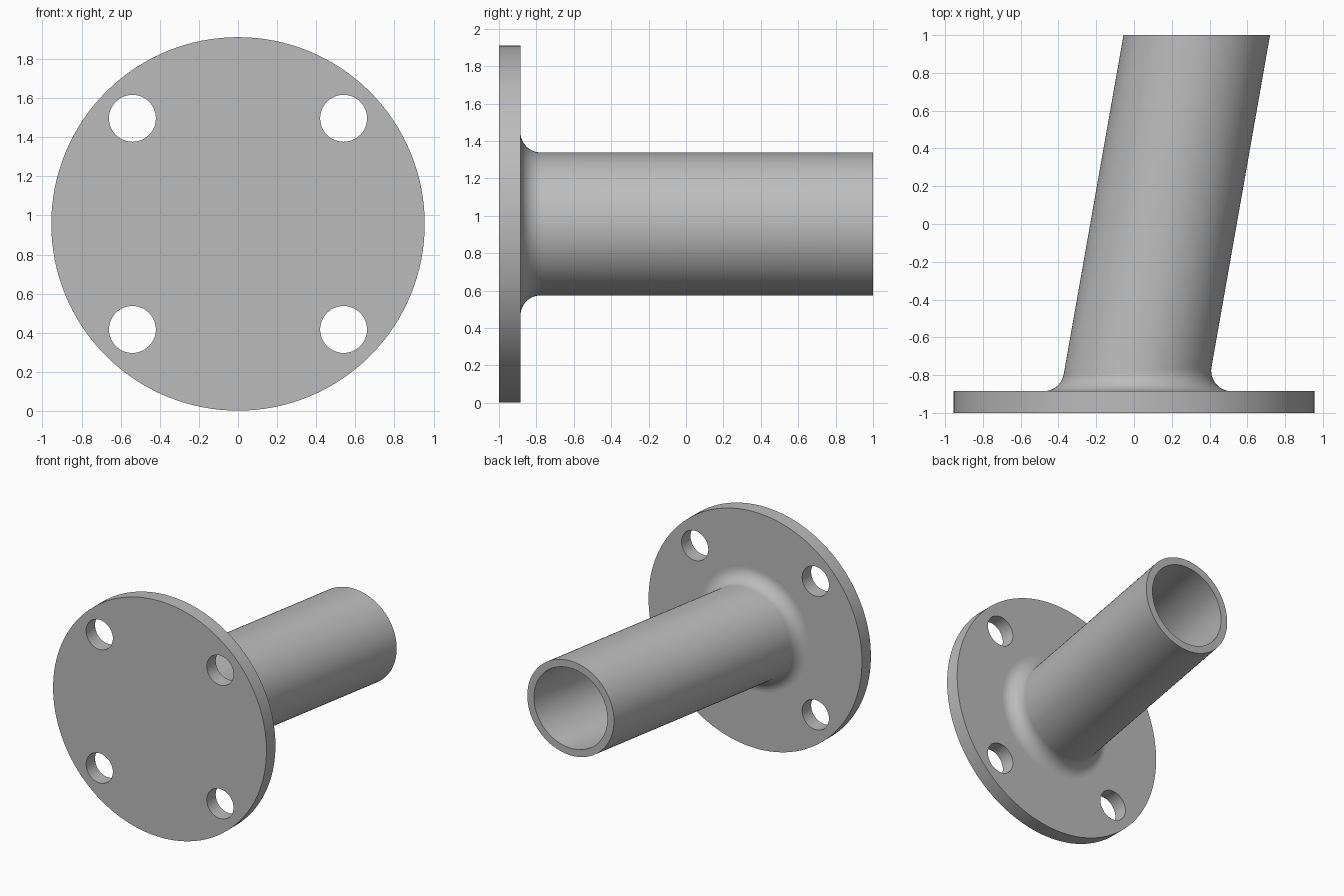
import bpy, bmesh
from math import sin, cos, tau, radians
from mathutils import Vector

cube = bpy.data.objects.get("Cube")
if cube:
    bpy.data.objects.remove(cube)

SIDES = 128
PLATE_R, CENTRE_Z = 0.955, 0.957
FRONT, BACK, END = -1.0, -0.885, 1.0
HOLE_R, HOLE_AT = 0.12, 0.54
PIPE_R, BORE_R, FILLET_R = 0.382, 0.324, 0.108
TILT = radians(10)

grey = bpy.data.materials.new("plain grey")
grey.use_nodes = True
colour = (0.5, 0.5, 0.5, 1)
grey.diffuse_color = colour
grey.node_tree.nodes["Principled BSDF"].inputs["Base Color"].default_value = colour


def finish(bm, name):
    bmesh.ops.recalc_face_normals(bm, faces=bm.faces)
    mesh = bpy.data.meshes.new(name)
    bm.to_mesh(mesh)
    bm.free()
    mesh.materials.append(grey)
    ob = bpy.data.objects.new(name, mesh)
    bpy.context.collection.objects.link(ob)
    bpy.ops.object.select_all(action='DESELECT')
    ob.select_set(True)
    bpy.context.view_layer.objects.active = ob
    bpy.ops.object.shade_smooth_by_angle(angle=radians(30))
    return ob


# Round flange: a disc outline with four bolt holes, filled and extruded
bm = bmesh.new()
outlines = [(0, 0, PLATE_R, SIDES)]
outlines += [(sx * HOLE_AT, sz * HOLE_AT, HOLE_R, 48) for sx in (-1, 1) for sz in (-1, 1)]
for cx, cz, r, n in outlines:
    ring = [bm.verts.new((cx + r * cos(tau * i / n), FRONT, CENTRE_Z + cz + r * sin(tau * i / n)))
            for i in range(n)]
    for i in range(n):
        bm.edges.new((ring[i - 1], ring[i]))
bmesh.ops.triangle_fill(bm, edges=bm.edges[:], use_beauty=True, normal=(0, -1, 0))
extruded = bmesh.ops.extrude_face_region(bm, geom=bm.faces[:], use_keep_orig=True)
moved = [g for g in extruded["geom"] if isinstance(g, bmesh.types.BMVert)]
bmesh.ops.translate(bm, verts=moved, vec=(0, BACK - FRONT, 0))
finish(bm, "flange")

# Tilted pipe: rings of points around a leaning axis, with a rolled fillet at its foot
root = Vector((0, BACK, CENTRE_Z))
axis = Vector((sin(TILT), cos(TILT), 0))
across = Vector((cos(TILT), -sin(TILT), 0))
back_dir = Vector((0, 1, 0))


def on_cylinder(angle, radius, height):
    """Point on a cylinder round the axis, at a set distance behind the flange."""
    along = (height + radius * cos(angle) * sin(TILT)) / cos(TILT)
    return root + axis * along + outward(angle) * radius


def outward(angle):
    return across * cos(angle) + Vector((0, 0, sin(angle)))


def section(angle, steps=12):
    """Profile from the flange, up the fillet, along the pipe and down the bore."""
    ball = on_cylinder(angle, PIPE_R + FILLET_R, FILLET_R)
    u = outward(angle)
    sweep = u.angle(back_dir)
    points = []
    for i in range(steps + 1):
        t = i / steps
        direction = (back_dir * sin((1 - t) * sweep) + u * sin(t * sweep)) / sin(sweep)
        points.append(ball - direction * FILLET_R)
    points.append(on_cylinder(angle, PIPE_R, END - BACK))
    points.append(on_cylinder(angle, BORE_R, END - BACK))
    points.append(on_cylinder(angle, BORE_R, 0))
    return points


bm = bmesh.new()
columns = [[bm.verts.new(p) for p in section(tau * k / SIDES)] for k in range(SIDES)]
for k in range(SIDES):
    a, b = columns[k - 1], columns[k]
    for j in range(len(a) - 1):
        bm.faces.new((a[j], b[j], b[j + 1], a[j + 1]))
# Annular underside against the flange keeps the pipe closed
for k in range(SIDES):
    a, b = columns[k - 1], columns[k]
    bm.faces.new((a[-1], b[-1], b[0], a[0]))
finish(bm, "pipe")
